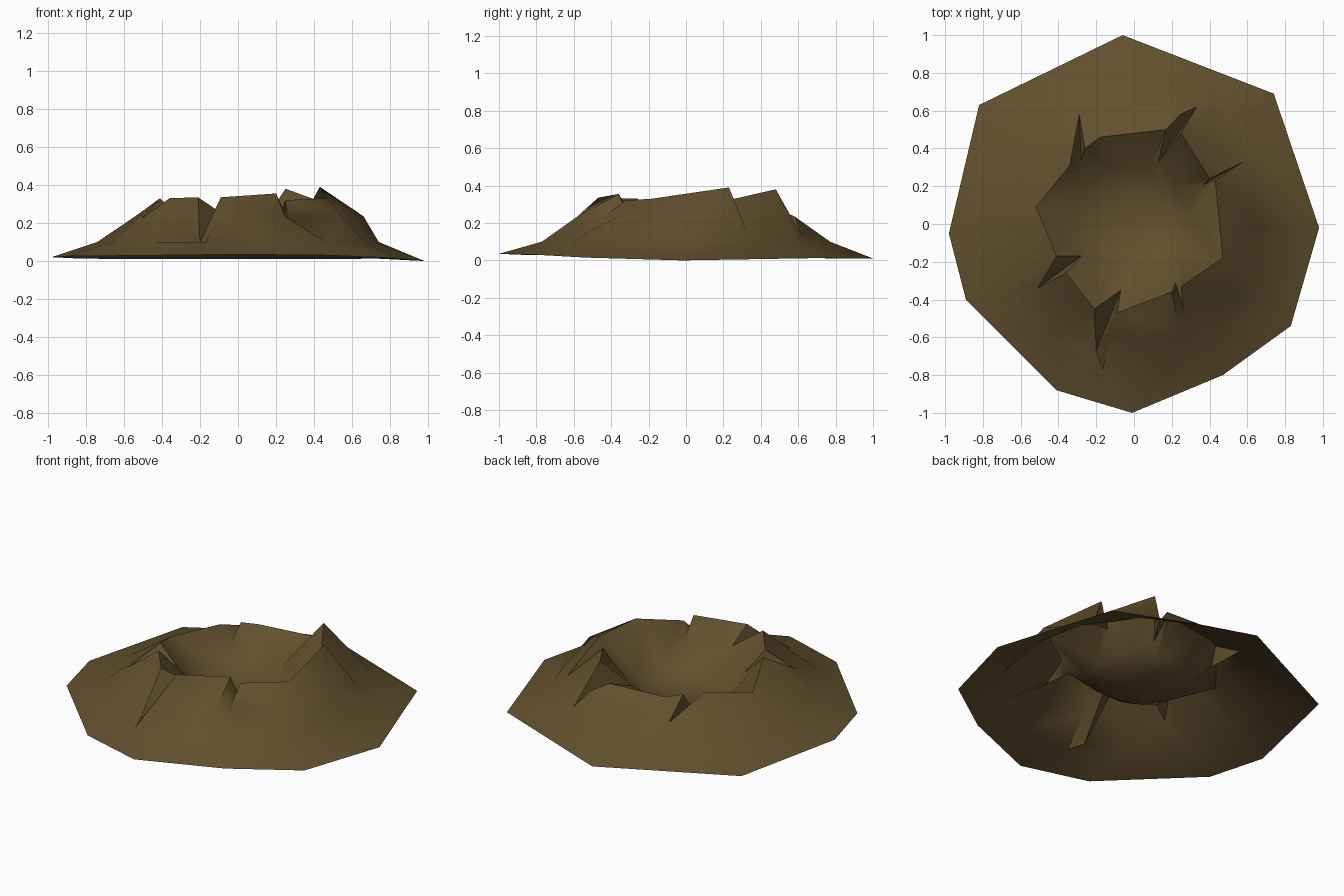
import bpy, math
from mathutils import Vector
from mathutils.geometry import delaunay_2d_cdt

if "Cube" in bpy.data.objects:
    bpy.data.objects.remove(bpy.data.objects["Cube"])

# Outer foot of the mound
foot = [(-.98, -.05, .02), (-.89, -.40, .025), (-.41, -.88, .03), (-.01, -1, .035),
        (.47, -.80, .03), (.83, -.54, .015), (.98, -.02, 0), (.74, .69, .012),
        (-.06, 1, .01), (-.82, .63, .012)]

# Broken rim, counter-clockwise between the cracks
rim = [(.43, .23, .39), (.58, .33, .14), (.40, .24, .325), (.25, .48, .38), (.33, .62, .13),
       (.17, .50, .27), (-.18, .46, .265), (-.26, .40, .28), (-.29, .58, .18),
       (-.34, .31, .28), (-.52, .09, .24), (-.41, -.17, .33), (-.51, -.34, .22),
       (-.36, -.26, .33), (-.21, -.45, .335), (-.20, -.67, .10), (-.09, -.47, .335),
       (.20, -.36, .355), (.26, -.45, .22), (.25, -.33, .32), (.47, -.18, .33)]

# Crack floors: index of the outer tip in the rim, inner mouth point
cracks = [(1, (.37, .209, .24)), (4, (.13, .33, .20)), (8, (-.28, .34, .18)),
          (12, (-.28, -.17, .20)), (15, (-.07, -.35, .24)), (18, (.22, -.31, .24))]


def ring(n, rx, ry, cx, cy, z, start=0):
    """Points on an ellipse at one height."""
    pts = []
    for k in range(n):
        a = math.radians(start + 360 * k / n)
        pts.append((cx + rx * math.cos(a), cy + ry * math.sin(a), z))
    return pts


def clear_of_rim(p, gap):
    return all((Vector(p[:2]) - Vector(q[:2])).length > gap for q in rim)


# Lower slope ring, shoulder ring (lower at the back left) and bowl rings
lower = [p for p in ring(14, .74, .79, 0, 0, .10) if clear_of_rim(p, .05)]
shoulder = [(x, y, z - (.045 if y > .1 and x < .2 else 0))
            for x, y, z in ring(10, .60, .61, .06, 0, .235) if clear_of_rim((x, y), .08)]
bowl = ring(10, .30, .27, -.01, .04, .13) + ring(8, .21, .19, 0, .03, .085) + [(0, .03, .07)]

# Triangulate the height field while keeping foot, rim, crack and slope edges
mouths = [m for _, m in cracks]
points = foot + rim + mouths + lower + shoulder + bowl


def loop(first, count):
    return [(first + i, first + (i + 1) % count) for i in range(count)]


nf, nr, nc = len(foot), len(rim), len(cracks)
edges = loop(0, nf) + loop(nf, nr) + loop(nf + nr + nc, len(lower))
edges += [(nf + tip, nf + nr + i) for i, (tip, _) in enumerate(cracks)]
co, _, faces, origin, _, _ = delaunay_2d_cdt(
    [Vector(p[:2]) for p in points], edges, [], 0, 1e-5)
verts = [(c.x, c.y, points[o[0]][2] if o else .25) for c, o in zip(co, origin)]

mesh = bpy.data.meshes.new("crater_mound")
mesh.from_pydata(verts, [], faces)
mesh.update()
crater = bpy.data.objects.new("crater_mound", mesh)
bpy.context.collection.objects.link(crater)

# Single earth colour
earth = bpy.data.materials.new("earth_brown")
earth.diffuse_color = (.122, .080, .027, 1)
earth.use_nodes = True
earth.node_tree.nodes["Principled BSDF"].inputs["Base Color"].default_value = earth.diffuse_color
mesh.materials.append(earth)

bpy.context.view_layer.objects.active = crater
crater.select_set(True)
bpy.ops.object.shade_smooth_by_angle(angle=math.radians(50))
